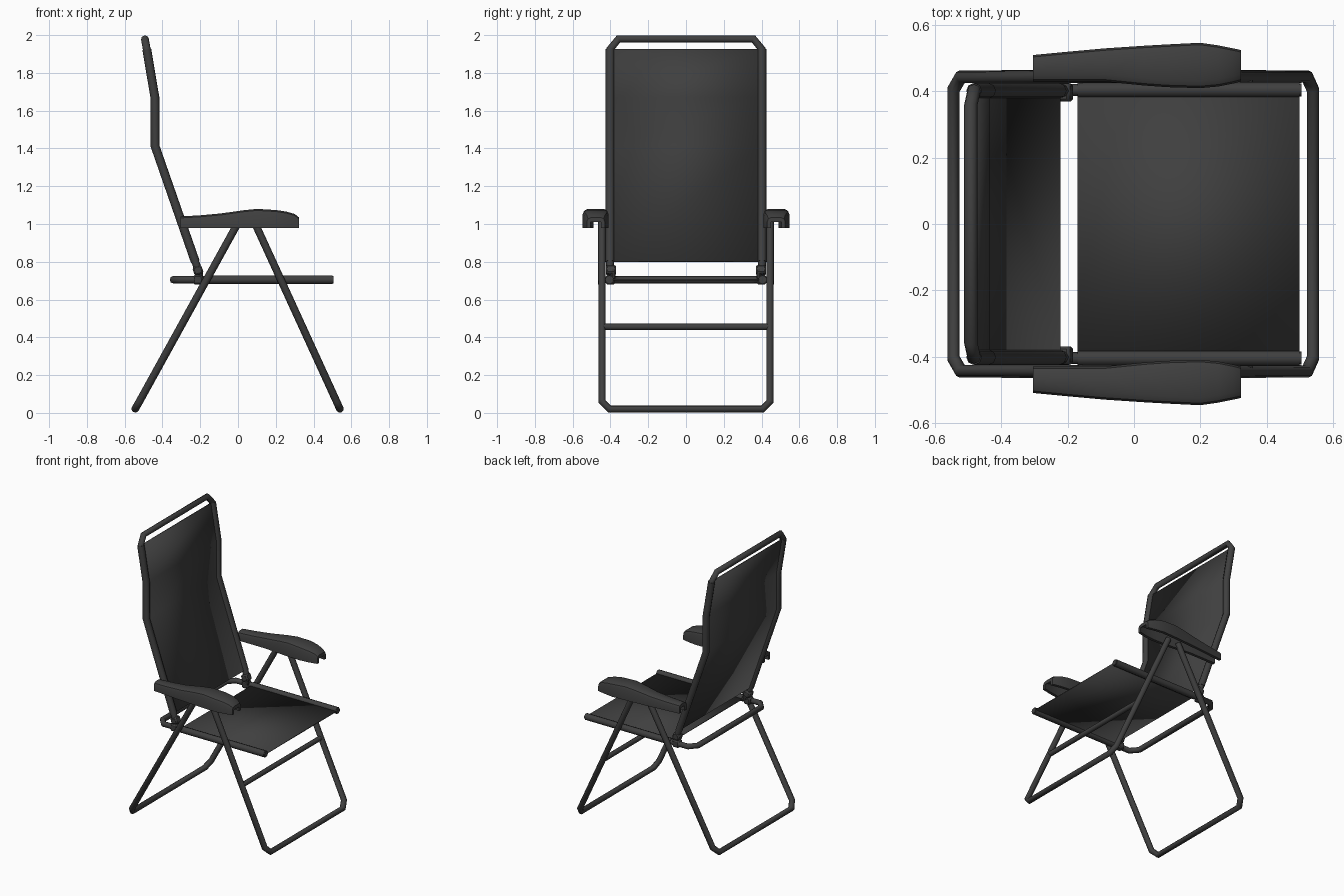
import bpy, bmesh, math
from mathutils import Vector

if "Cube" in bpy.data.objects:
    bpy.data.objects.remove(bpy.data.objects["Cube"])

dark = bpy.data.materials.new("dark_grey")
dark.diffuse_color = (0.05, 0.05, 0.05, 1)
dark.use_nodes = True
dark.node_tree.nodes["Principled BSDF"].inputs["Base Color"].default_value = dark.diffuse_color


def finish(ob, angle=30):
    ob.data.materials.append(dark)
    bpy.ops.object.select_all(action='DESELECT')
    ob.select_set(True)
    bpy.context.view_layer.objects.active = ob
    if ob.type == 'CURVE':
        bpy.ops.object.convert(target='MESH')
        ob = bpy.context.view_layer.objects.active
    bpy.ops.object.shade_smooth_by_angle(angle=math.radians(angle))
    return ob


def tube(name, pts, r):
    cu = bpy.data.curves.new(name, 'CURVE')
    cu.dimensions = '3D'
    cu.bevel_depth, cu.bevel_resolution, cu.use_fill_caps = r, 2, True
    sp = cu.splines.new('POLY')
    sp.points.add(len(pts) - 1)
    for p, co in zip(sp.points, pts):
        p.co = (*co, 1)
    ob = bpy.data.objects.new(name, cu)
    bpy.context.collection.objects.link(ob)
    return finish(ob, 50)


def mesh_object(name, verts, faces):
    bm = bmesh.new()
    vs = [bm.verts.new(v) for v in verts]
    for f in faces:
        bm.faces.new([vs[i] for i in f])
    bmesh.ops.recalc_face_normals(bm, faces=bm.faces)
    me = bpy.data.meshes.new(name)
    bm.to_mesh(me)
    bm.free()
    ob = bpy.data.objects.new(name, me)
    bpy.context.collection.objects.link(ob)
    return finish(ob)


def u_path(side, end, y, inset):
    """Side profile (x, z) down one side, across at `end`, back up the other."""
    half = [(x, y, z) for x, z in side] + [(end[0], y - inset, end[1])]
    return half + [(x, -yy, z) for x, yy, z in reversed(half)]


def fabric(name, profile, y):
    n = len(profile)
    verts = [(x, s * y, z) for s in (-1, 1) for x, z in profile]
    faces = [(i, i + 1, n + i + 1, n + i) for i in range(n - 1)]
    ob = mesh_object(name, verts, faces)
    mod = ob.modifiers.new("thickness", 'SOLIDIFY')
    mod.thickness, mod.offset = 0.008, 0
    # hems wrapped round the side tubes
    for s, side in ((1, "left"), (-1, "right")):
        tube(f"{name}_hem_{side}", [(x, s * y, z) for x, z in profile], 0.0235)


# Leg loops and the front cross bar
tube("front_leg", u_path([(0.085, 1.015), (0.522, 0.06)], (0.54, 0.02), 0.445, 0.04), 0.02)
tube("rear_leg", u_path([(0.005, 1.015), (-0.522, 0.06)], (-0.545, 0.02), 0.445, 0.04), 0.02)
tube("leg_crossbar", [(0.341, -0.445, 0.455), (0.341, 0.445, 0.455)], 0.017)

# Seat frame and fabric
tube("seat_frame", u_path([(0.505, 0.705), (-0.30, 0.705)], (-0.343, 0.705), 0.405, 0.05), 0.0195)
fabric("seat_fabric", [(-0.17, 0.705), (0.5, 0.705)], 0.405)

# Backrest frame and fabric
back = [(-0.44, 1.415), (-0.44, 1.67), (-0.483, 1.925)]
tube("back_frame", u_path([(-0.205, 0.74)] + back, (-0.493, 1.98), 0.402, 0.045), 0.0205)
fabric("back_fabric", [(-0.226, 0.80)] + back, 0.402)


# Hinge clamps between seat and back
def block(name, loc, size, tilt=0):
    bpy.ops.mesh.primitive_cube_add(size=1, location=loc, rotation=(0, tilt, 0))
    ob = bpy.context.object
    ob.name = name
    ob.scale = size
    bpy.ops.object.transform_apply(location=False, rotation=False, scale=True)
    mod = ob.modifiers.new("edge", 'BEVEL')
    mod.width, mod.segments = 0.008, 1
    finish(ob)


for s, side in ((1, "left"), (-1, "right")):
    block(f"seat_clamp_{side}", (-0.212, s * 0.4, 0.705), (0.05, 0.05, 0.05))
    block(f"back_clamp_{side}", (-0.212, s * 0.397, 0.755), (0.05, 0.054, 0.046), -0.34)
    block(f"hinge_pin_{side}", (-0.2, s * 0.385, 0.735), (0.03, 0.022, 0.06))

# Armrests: hollow channel lofted along x (x, inner y, outer y, top z)
sections = [(-0.305, 0.43, 0.51, 1.04), (-0.2, 0.43, 0.52, 1.046),
            (-0.09, 0.43, 0.53, 1.056), (0.03, 0.418, 0.538, 1.073),
            (0.1, 0.413, 0.542, 1.08), (0.2, 0.41, 0.547, 1.074),
            (0.255, 0.415, 0.539, 1.066), (0.3, 0.424, 0.53, 1.053),
            (0.323, 0.43, 0.525, 1.035)]
low, wall = 0.98, 0.02
for s, side in ((1, "left"), (-1, "right")):
    verts = []
    for x, a, b, t in sections:
        ring = [(a, low), (a, t - 0.022), (a + 0.006, t - 0.008), (a + 0.022, t),
                (b - 0.022, t), (b - 0.006, t - 0.008), (b, t - 0.022), (b, low),
                (b - wall, low), (b - wall, t - 0.025),
                (a + wall, t - 0.025), (a + wall, low)]
        verts += [(x, s * y, z) for y, z in ring]
    n, m = 12, len(sections)
    faces = [(k * n + i, k * n + (i + 1) % n, (k + 1) * n + (i + 1) % n, (k + 1) * n + i)
             for k in range(m - 1) for i in range(n)]
    for o in (0, (m - 1) * n):
        faces += [(o, o + 1, o + 10, o + 11), (o + 6, o + 7, o + 8, o + 9),
                  tuple(o + i for i in (1, 2, 3, 4, 5, 6, 9, 10))]
    mesh_object(f"armrest_{side}", verts, faces)
